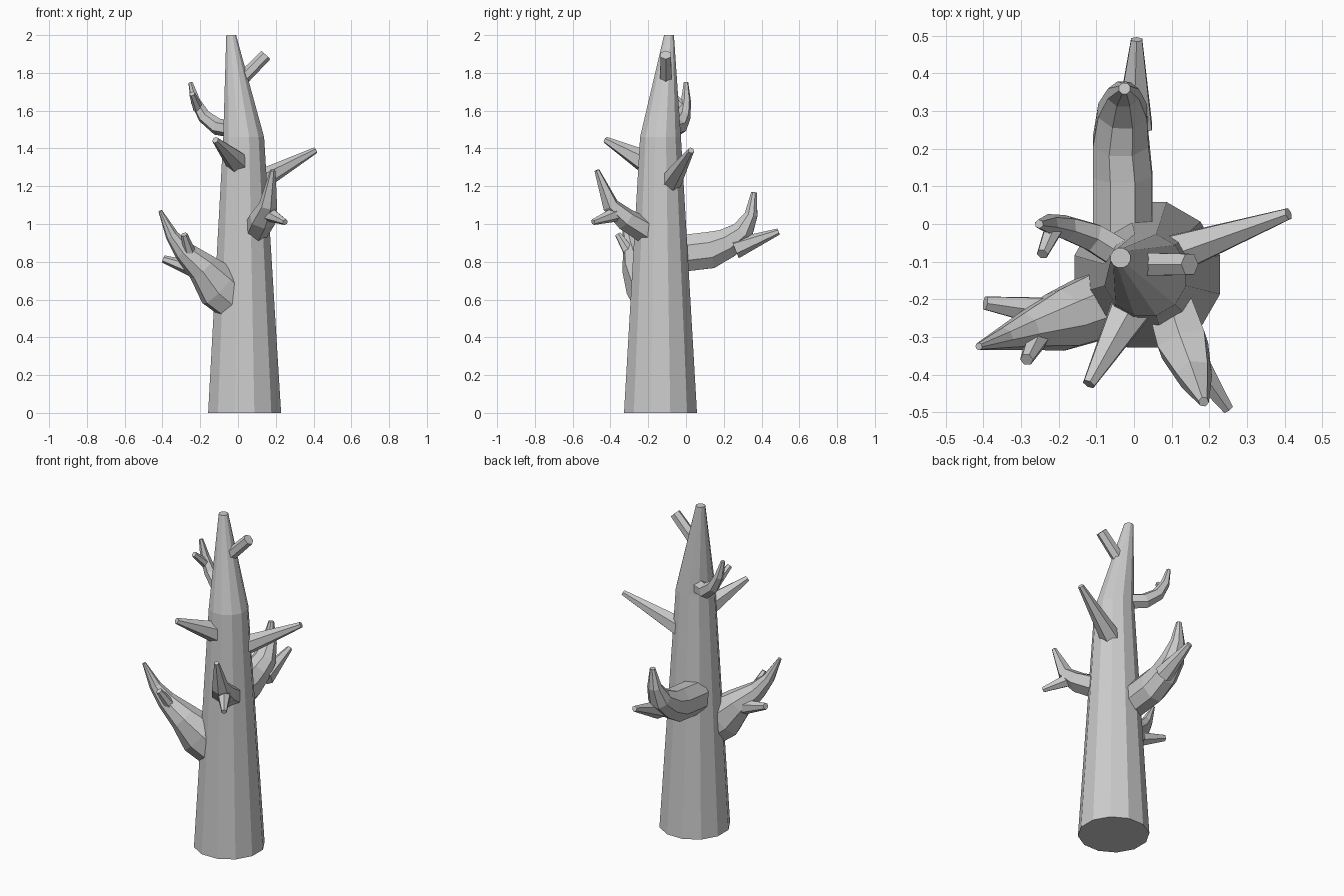
import bpy, bmesh, math
from mathutils import Vector


def limb(name, points, sides=6, level=False):
    """Loft a faceted tube; each point is (x, y, z, side radius, upper radius)."""
    path = [Vector(p[:3]) for p in points]
    chord = path[-1] - path[0]
    side = Vector((1, 0, 0)) if level else chord.cross(Vector((0, 0, 1))).normalized()
    bm = bmesh.new()
    rings = []
    for i, p in enumerate(points):
        a, b = path[max(i - 1, 0)], path[min(i + 1, len(path) - 1)]
        t = Vector((0, 0, 1)) if level else (b - a).normalized()
        s = (side - t * side.dot(t)).normalized()
        u = s.cross(t)
        ring = []
        for k in range(sides):
            ang = 2 * math.pi * (k + 0.5) / sides
            ring.append(bm.verts.new(path[i] + s * p[3] * math.cos(ang) + u * p[4] * math.sin(ang)))
        rings.append(ring)
    for lo, hi in zip(rings, rings[1:]):
        for k in range(sides):
            j = (k + 1) % sides
            bm.faces.new((lo[k], lo[j], hi[j], hi[k]))
    bm.faces.new(rings[0])
    bm.faces.new(rings[-1])
    bmesh.ops.recalc_face_normals(bm, faces=bm.faces)
    mesh = bpy.data.meshes.new(name)
    bm.to_mesh(mesh)
    bm.free()
    obj = bpy.data.objects.new(name, mesh)
    bpy.context.collection.objects.link(obj)


# Tapering trunk with a leaning broken top
limb("trunk", [(0.035, -0.135, 0, .2, .2), (0.03, -0.135, 1.46, .112, .112),
               (-0.036, -0.09, 2, .027, .027)], 12, level=True)

# Large curved branches
limb("front_left_branch", [(-0.02, -0.19, 0.60, .09, .12), (-0.10, -0.22, 0.67, .095, .13),
                           (-0.19, -0.255, 0.77, .085, .085), (-0.29, -0.285, 0.86, .05, .055),
                           (-0.35, -0.305, 0.94, .03, .035), (-0.412, -0.325, 1.07, .01, .01)], 8)
limb("back_branch", [(-0.03, -0.06, 0.84, .085, .105), (-0.03, 0.13, 0.862, .085, .105),
                     (-0.035, 0.22, 0.90, .08, .085), (-0.03, 0.30, 0.96, .07, .065),
                     (-0.028, 0.345, 1.05, .045, .037), (-0.025, 0.36, 1.168, .016, .016)], 8)
limb("front_right_branch", [(0.085, -0.18, 0.945, .065, .07), (0.13, -0.32, 1.025, .075, .06),
                            (0.16, -0.40, 1.10, .05, .045), (0.185, -0.472, 1.285, .014, .014)], 6)
limb("upper_left_branch", [(-0.02, -0.09, 1.50, .045, .045), (-0.11, -0.035, 1.515, .042, .045),
                           (-0.18, -0.01, 1.57, .035, .037), (-0.225, 0.0, 1.65, .027, .027),
                           (-0.252, 0.0, 1.75, .012, .012)], 6)

# Straight broken spikes and side twigs: start, start radius, end, end radius
spikes = {
    "right_spike": ((0.08, -0.09, 1.21), .062, (0.41, 0.027, 1.39), .017),
    "front_spike": ((0.01, -0.19, 1.315), .068, (-0.12, -0.425, 1.445), .018),
    "top_spike": ((0.0, -0.107, 1.745), .036, (0.148, -0.107, 1.895), .032),
    "left_outer_twig": ((-0.19, -0.24, 0.745), .05, (-0.395, -0.21, 0.815), .02),
    "left_front_twig": ((-0.24, -0.27, 0.80), .04, (-0.285, -0.36, 0.945), .018),
    "back_twig": ((0.0, 0.26, 0.87), .055, (0.007, 0.49, 0.96), .017),
    "front_right_twig": ((0.15, -0.35, 1.06), .045, (0.25, -0.492, 1.01), .016),
    "upper_left_twig": ((-0.21, -0.005, 1.61), .028, (-0.243, -0.08, 1.69), .016),
}
for name, (start, r0, end, r1) in spikes.items():
    limb(name, [(*start, r0, r0), (*end, r1, r1)], 6)
